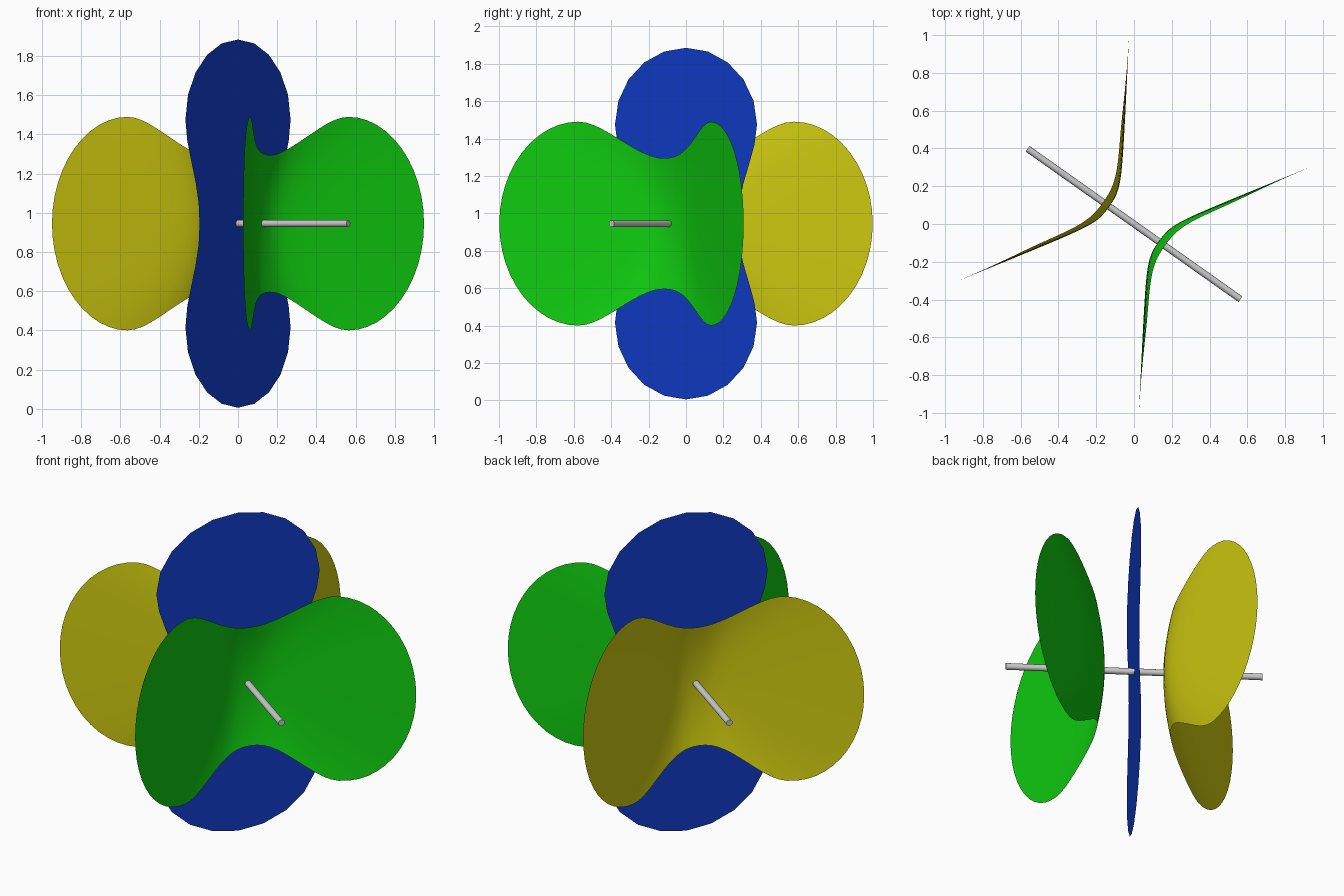
import bpy, bmesh, math

cube = bpy.data.objects.get("Cube")
if cube:
    bpy.data.objects.remove(cube, do_unlink=True)

MID = 0.945                 # height of the centre
TURN = math.radians(54.74)  # heading of the flat middle sheet


def material(name, rgb):
    mat = bpy.data.materials.new(name)
    mat.use_nodes = True
    mat.diffuse_color = (*rgb, 1)
    bsdf = next(n for n in mat.node_tree.nodes if n.type == 'BSDF_PRINCIPLED')
    bsdf.inputs["Base Color"].default_value = (*rgb, 1)
    return mat


def finish(obj, mat):
    obj.data.materials.append(mat)
    bpy.ops.object.select_all(action='DESELECT')
    obj.select_set(True)
    bpy.context.view_layer.objects.active = obj
    bpy.ops.object.shade_smooth_by_angle(angle=math.radians(40))


def outline(s, waist, full, peak, tip):
    """Distance along a two-lobed sheet and its half width there."""
    a = abs(s)
    if a <= 0.5:
        t = 2 * a
        e = t ** 1.15
        dist, half = peak * t, waist + (full - waist) * e * e * (3 - 2 * e)
    else:
        ang = (a - 0.5) * math.pi
        dist = peak + (tip - peak) * math.sin(ang)
        half = full * math.cos(ang)
    return math.copysign(dist, s), half


def sheet(name, mat, segments, rows, shape, place, turn):
    """Two-lobed sheet: a grid fitted to the outline, then put in space."""
    bm = bmesh.new()
    bmesh.ops.create_grid(bm, x_segments=segments, y_segments=rows, size=1)
    for v in bm.verts:
        dist, half = outline(v.co.x, *shape)
        v.co = place(dist, v.co.y * half)
    bmesh.ops.remove_doubles(bm, verts=bm.verts, dist=0.0005)
    mesh = bpy.data.meshes.new(name)
    bm.to_mesh(mesh)
    bm.free()
    obj = bpy.data.objects.new(name, mesh)
    bpy.context.collection.objects.link(obj)
    obj.location.z = MID
    obj.rotation_euler.z = turn
    finish(obj, mat)


def bent(dist, z):
    """Rounded V bend with a slight saddle at the waist."""
    bend = 0.075 + 0.04 * (z / 0.35) ** 2
    depth = 0.085 + (abs(0.64 * dist) ** 3 + bend ** 3) ** (1 / 3)
    return dist, -depth, z


def upright(dist, across):
    return across, 0, dist


blue = material("blue", (0.005, 0.045, 0.58))
green = material("green", (0.005, 0.61, 0.005))
yellow = material("yellow", (0.61, 0.58, 0.005))
grey = material("light grey", (0.58, 0.58, 0.58))

# Flat upright sheet in the middle
sheet("middle_sheet", blue, 20, 8, (0.34, 0.465, 0.53, 0.94), upright, TURN)

# Bent sheets on either side
wing = (0.35, 0.545, 0.435, 0.80)
sheet("front_sheet", green, 48, 20, wing, bent, TURN)
sheet("back_sheet", yellow, 48, 20, wing, bent, TURN + math.pi)

# Rod through all three sheets
bpy.ops.mesh.primitive_cylinder_add(vertices=16, radius=0.018, depth=1.38,
                                    location=(0, 0, MID),
                                    rotation=(math.pi / 2, 0, TURN))
rod = bpy.context.object
rod.name = "rod"
finish(rod, grey)
